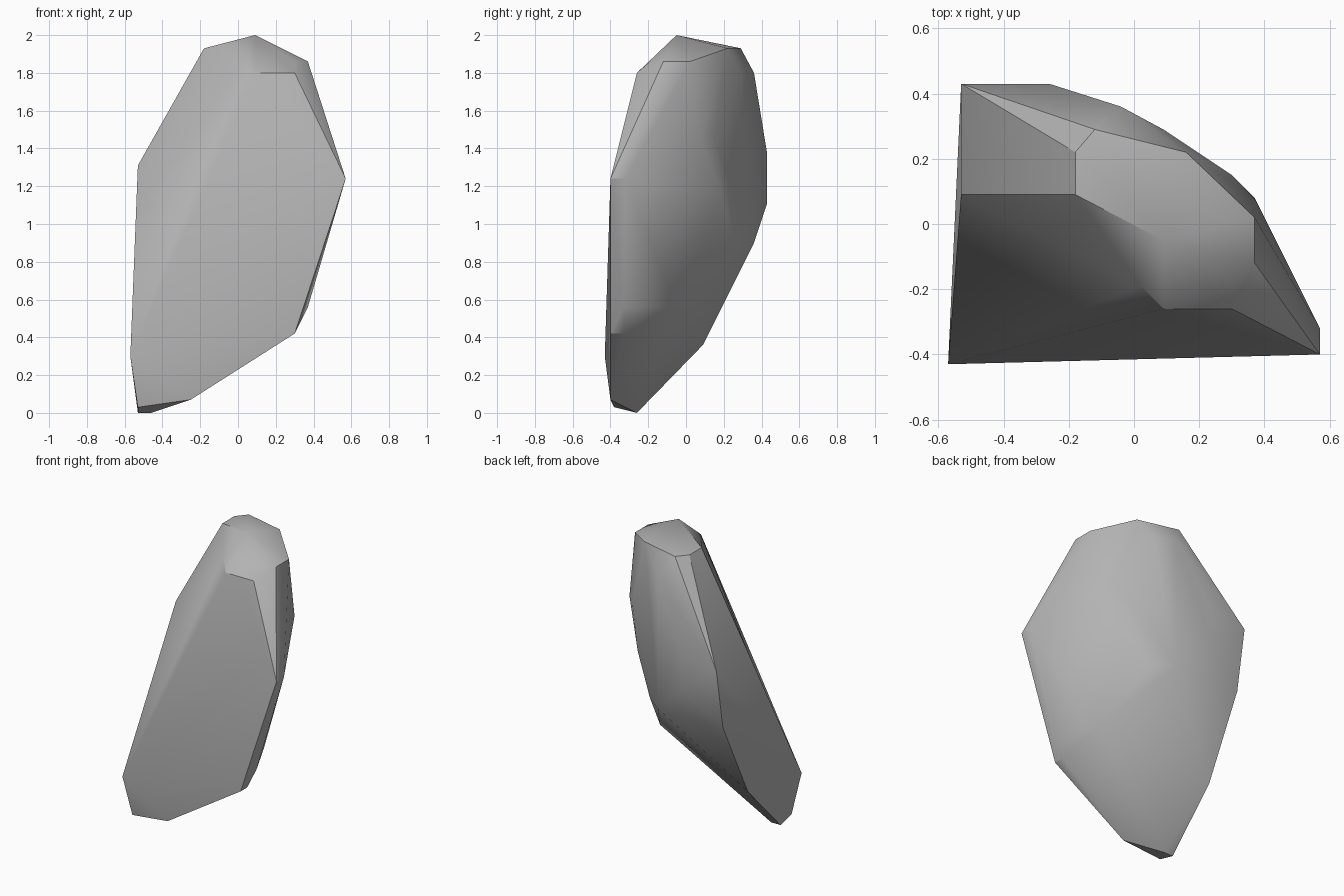
import bpy
import bmesh
import math
from mathutils import Vector

default_cube = bpy.data.objects.get("Cube")
if default_cube:
    bpy.data.objects.remove(default_cube, do_unlink=True)


def make_material(name, colour):
    material = bpy.data.materials.new(name)
    material.use_nodes = True
    material.diffuse_color = colour
    shader = material.node_tree.nodes["Principled BSDF"]
    shader.inputs["Base Color"].default_value = colour
    shader.inputs["Roughness"].default_value = 1
    return material


def make_boulder(name, corners, material):
    """Wrap the chipped corner points in one convex stone surface."""
    bm = bmesh.new()
    for corner in corners:
        bm.verts.new(Vector(corner))
    bmesh.ops.convex_hull(bm, input=bm.verts[:], use_existing_faces=False)
    loose = [v for v in bm.verts if not v.link_faces]
    bmesh.ops.delete(bm, geom=loose, context="VERTS")
    bmesh.ops.recalc_face_normals(bm, faces=bm.faces[:])
    mesh = bpy.data.meshes.new(name)
    bm.to_mesh(mesh)
    bm.free()
    mesh.materials.append(material)
    stone = bpy.data.objects.new(name, mesh)
    bpy.context.collection.objects.link(stone)
    return stone


# Flat left side: outline in y and z
left_x = -.53
left_side = [(left_x, y, z) for y, z in (
    (.09, 1.31), (.43, 1.31), (.36, .9), (.09, .36), (-.26, 0), (-.38, .03))]
left_toe = [(-.57, -.43, .3)]

# Crown: chipped facets around the peak
crown = [
    (.09, -.05, 2),
    (-.18, .09, 1.93), (-.18, .22, 1.93), (-.12, .29, 1.93), (.16, .22, 1.93),
    (.37, .02, 1.86), (.37, -.12, 1.86), (.3, -.19, 1.86), (.02, -.19, 1.86),
    (.3, -.26, 1.8), (.09, -.26, 1.8),
]

# Back: upright ridges, some with an upper and a lower corner
back = [(x, y, z) for x, y, heights in (
    (-.26, .43, (1.37, 1.11)),
    (-.04, .36, (1.8, .9)),
    (.09, .29, (1.8,)),
    (.09, .26, (.9,)),
    (.3, .15, (1.45,)),
    (.23, .19, (1.15,)),
    (.37, .08, (1.45,))) for z in heights]

# Right point and the undercut below it
right_point = [(.57, y, 1.24) for y in (-.4, -.32)]
undercut = [(.3, -.4, .42), (.3, -.33, .42), (.37, -.33, .56), (.23, -.05, .56)]

# Small foot the stone rests on
foot = [(-.46, -.26, 0), (-.25, -.4, .07)]

stone_grey = make_material("stone grey", (.45, .45, .45, 1))
boulder = make_boulder(
    "boulder",
    left_side + left_toe + crown + back + right_point + undercut + foot,
    stone_grey)

# Smooth the gentle facets and keep the hard chips crisp
bpy.ops.object.select_all(action="DESELECT")
boulder.select_set(True)
bpy.context.view_layer.objects.active = boulder
bpy.ops.object.shade_smooth_by_angle(angle=math.radians(30))
